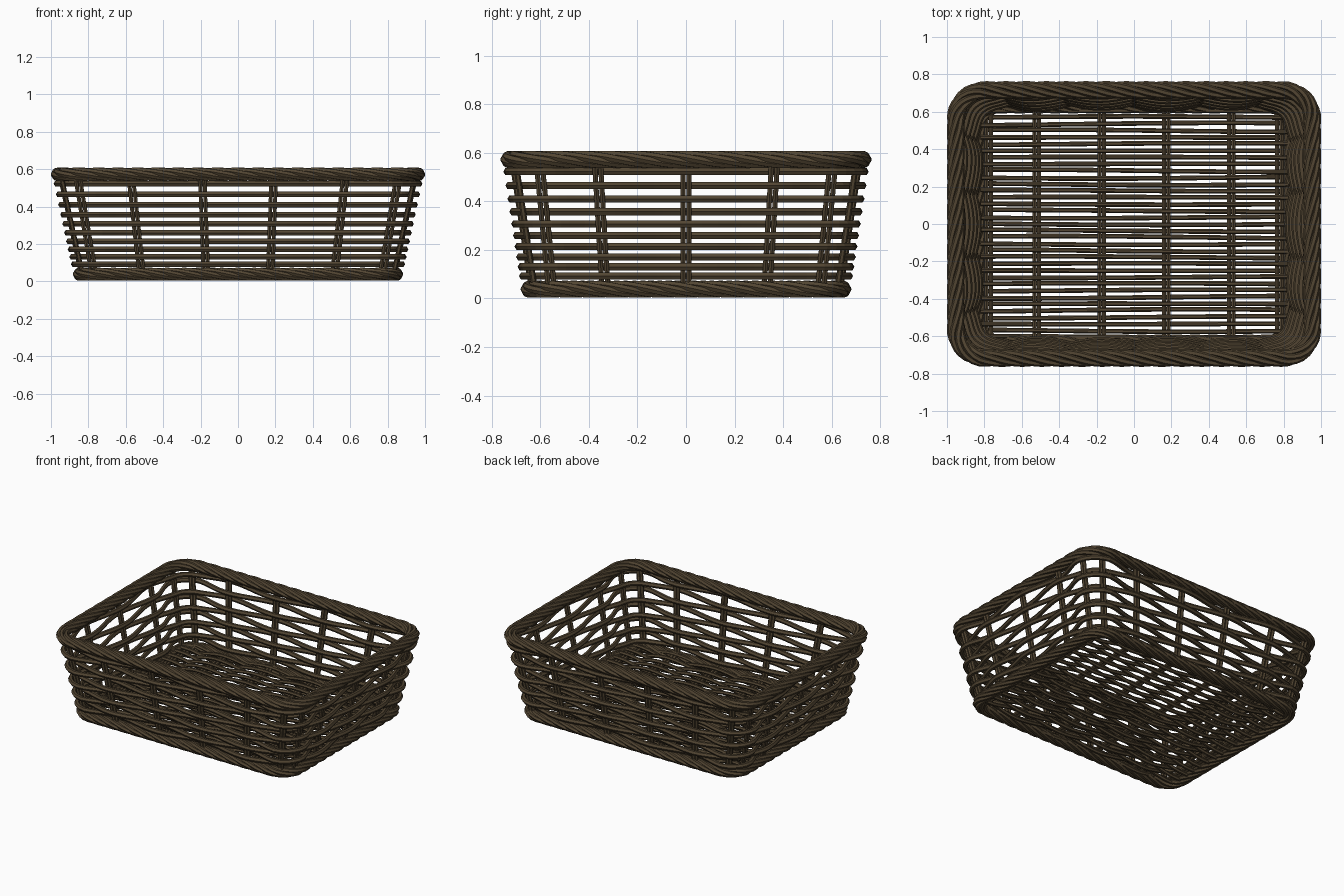
import bpy, bmesh, math, random
from mathutils import Vector

random.seed(4)
if "Cube" in bpy.data.objects:
    bpy.data.objects.remove(bpy.data.objects["Cube"])

wicker = bpy.data.materials.new("dark brown wicker")
wicker.use_nodes = True
COLOUR = (0.085, 0.06, 0.032, 1)
wicker.diffuse_color = COLOUR
bsdf = next(n for n in wicker.node_tree.nodes if n.type == 'BSDF_PRINCIPLED')
bsdf.inputs["Base Color"].default_value = COLOUR

UP = Vector((0, 0, 1))
LONG_STAKES = [-1.08, -0.72, -0.24, 0.24, 0.72, 1.08]
SHORT_STAKES = [-1.08, -0.65, 0, 0.65, 1.08]
RIM_Z, BASE_Z, FLOOR_Z = 0.572, 0.038, 0.045


def tube(bm, pts, radius, ref, closed=False, sides=6):
    """Sweep a six-sided cane along a path."""
    rings, n = [], len(pts)
    for i, p in enumerate(pts):
        a = pts[(i - 1) % n] if closed else pts[max(i - 1, 0)]
        b = pts[(i + 1) % n] if closed else pts[min(i + 1, n - 1)]
        t = (b - a).normalized()
        u = t.cross(ref).normalized()
        v = u.cross(t)
        rings.append([bm.verts.new(p + radius * (u * math.cos(w) + v * math.sin(w)))
                      for w in (math.tau * j / sides for j in range(sides))])
    for i in range(n if closed else n - 1):
        r0, r1 = rings[i], rings[(i + 1) % n]
        for j in range(sides):
            k = (j + 1) % sides
            bm.faces.new((r0[j], r0[k], r1[k], r1[j]))
    if not closed:
        bm.faces.new(rings[0])
        bm.faces.new(rings[-1])


def finish(bm, name):
    bmesh.ops.recalc_face_normals(bm, faces=bm.faces)
    mesh = bpy.data.meshes.new(name)
    bm.to_mesh(mesh)
    bm.free()
    mesh.materials.append(wicker)
    bpy.context.collection.objects.link(bpy.data.objects.new(name, mesh))


def wall(z, side, f):
    """Point and outward normal on the flared wall; |f| over 1 turns into the corner."""
    half = [0.83 + 0.215 * z, 0.63 + 0.15 * z]
    r = 0.12 + 0.06 * z
    along, out = half[side % 2] - r, half[1 - side % 2] - r
    angle = max(abs(f) - 1, 0) * along / r * math.copysign(1, f)
    flat = max(-1, min(1, f)) * along
    c, s = math.cos(angle), math.sin(angle)
    d = Vector((round(math.cos(side * math.pi / 2)), round(math.sin(side * math.pi / 2)), 0))
    n = Vector((d.y, -d.x, 0))
    normal = n * c + d * s
    return d * flat + n * out + normal * r + UP * z, normal


def wall_loop(z, count):
    """Yield side, f, point, normal all round the wall at one height."""
    for side in range(4):
        r = 0.12 + 0.06 * z
        along = (0.83 + 0.215 * z if side % 2 == 0 else 0.63 + 0.15 * z) - r
        limit = 1 + math.pi / 4 * r / along
        for i in range(count):
            f = -limit + 2 * limit * i / count
            yield (side, f) + wall(z, side, f)


def phase(x, keys):
    """Fractional stake number at x."""
    if x <= keys[0]:
        return 0
    for i in range(len(keys) - 1):
        if x < keys[i + 1]:
            return i + (x - keys[i]) / (keys[i + 1] - keys[i])
    return len(keys) - 1


def rope(name, z, strands, turns, wide, high, radius):
    """Twisted border made of several strands."""
    path = [(p, n) for _, _, p, n in wall_loop(z, 56)]
    lengths = [0]
    for (a, _), (b, _) in zip(path, path[1:] + path[:1]):
        lengths.append(lengths[-1] + (b - a).length)
    bm = bmesh.new()
    for j in range(strands):
        pts = []
        for (p, n), s in zip(path, lengths):
            w = math.tau * (j / strands - turns * s / lengths[-1])
            pts.append(p + n * wide * math.cos(w) + UP * high * math.sin(w))
        tube(bm, pts, radius, UP, True)
    finish(bm, name)


# Twisted borders
rope("top_rim", RIM_Z, 6, 10, 0.031, 0.021, 0.017)
rope("bottom_rim", BASE_Z, 6, 10, 0.029, 0.021, 0.016)

# Horizontal canes woven in and out of the stakes
bm = bmesh.new()
first = [0, 5, 9, 14]
for row in range(10):
    z = 0.092 + 0.037 * row + 0.0012 * row * row
    pts = []
    for side, f, p, n in wall_loop(z, 40):
        keys = SHORT_STAKES if side % 2 else LONG_STAKES
        w = math.pi * (first[side] + phase(f, keys) + row)
        pts.append(p + n * 0.027 * math.cos(w))
    tube(bm, pts, 0.017, UP, True)
finish(bm, "side_weave")

# Paired stakes: long ones run under the floor, short ones stand in the end walls
bm = bmesh.new()
X, Y = Vector((1, 0, 0)), Vector((0, 1, 0))
for f in LONG_STAKES:
    for shift in (-0.012, 0.012):
        front = [wall(z, 0, f)[0] for z in (RIM_Z, 0.3, 0.07)]
        back = [wall(z, 2, -f)[0] for z in (0.07, 0.3, RIM_Z)]
        x = front[-1].x
        floor = [Vector((x, y, FLOOR_Z)) for y in (-0.58, 0, 0.58)]
        tube(bm, [p + X * shift for p in front + floor + back], 0.012, X)
for side in (1, 3):
    for f in SHORT_STAKES:
        for shift in (-0.012, 0.012):
            pts = [wall(z, side, f)[0] + Y * shift for z in (BASE_Z, 0.3, RIM_Z)]
            tube(bm, pts, 0.012, Y)
finish(bm, "stakes")

# Floor canes woven over and under the long stakes
bm = bmesh.new()
keys = [wall(0.07, 0, f)[0].x for f in LONG_STAKES]
ROWS = 35
for row in range(ROWS):
    y = -0.605 + 1.21 * row / (ROWS - 1)
    drift = random.uniform(-0.008, 0.008)
    pts = []
    for i in range(41):
        x = -0.82 + 1.64 * i / 40
        w = math.pi * (phase(x, keys) + row)
        pts.append(Vector((x, y + drift * math.sin(2 * x + row), FLOOR_Z + 0.019 * math.cos(w))))
    tube(bm, pts, 0.0125, UP)
finish(bm, "floor_weave")
